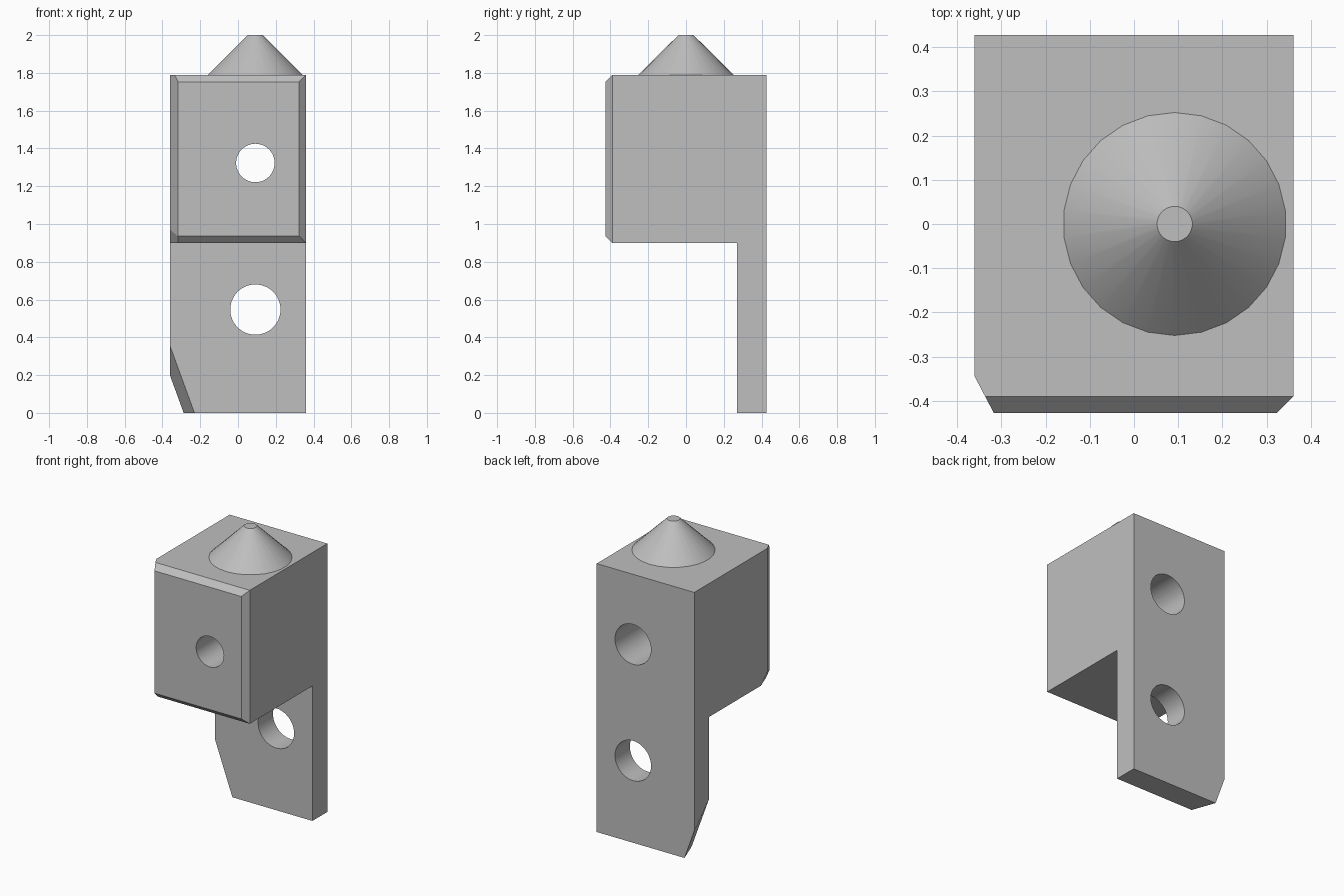
import bpy, bmesh, math
from mathutils import Vector, Matrix

cube = bpy.data.objects.get("Cube")
if cube:
    bpy.data.objects.remove(cube, do_unlink=True)

grey = bpy.data.materials.new("plain grey")
grey.use_nodes = True
grey.diffuse_color = (0.52, 0.52, 0.52, 1)
grey.node_tree.nodes["Principled BSDF"].inputs["Base Color"].default_value = (0.52, 0.52, 0.52, 1)

HX, HY = 0.36, 0.427           # half width and half depth
LOW, TOP = 0.90, 1.79          # underside and top of the block
PLATE_Y = 0.27                 # front of the hanging plate
AXIS_X = 0.092                 # holes and cone share this offset


def finish(name, bm):
    bmesh.ops.recalc_face_normals(bm, faces=bm.faces)
    mesh = bpy.data.meshes.new(name)
    bm.to_mesh(mesh)
    bm.free()
    mesh.materials.append(grey)
    obj = bpy.data.objects.new(name, mesh)
    bpy.context.collection.objects.link(obj)
    return obj


def slice_off(bm, point, normal):
    geom = bm.verts[:] + bm.edges[:] + bm.faces[:]
    cut = bmesh.ops.bisect_plane(bm, geom=geom, plane_co=point, plane_no=normal, clear_outer=True)
    edges = [e for e in cut["geom_cut"] if isinstance(e, bmesh.types.BMEdge)]
    bmesh.ops.contextual_create(bm, geom=edges)


# Body: side profile with chamfered front edges, extruded across the width
c = 0.037
profile = [(HY, 0), (HY, TOP), (c - HY, TOP), (-HY, TOP - c), (-HY, LOW + c),
           (c - HY, LOW), (PLATE_Y, LOW), (PLATE_Y, 0)]
bm = bmesh.new()
side = bm.faces.new([bm.verts.new((-HX, y, z)) for y, z in profile])
swept = bmesh.ops.extrude_face_region(bm, geom=[side])
bmesh.ops.translate(bm, vec=(2 * HX, 0, 0), verts=[v for v in swept["geom"] if isinstance(v, bmesh.types.BMVert)])
# Upright chamfers: the one on the -x side runs deeper
slice_off(bm, (HX, c - HY, 0), (1, -1, 0))
slice_off(bm, (-HX, -0.345, 0), (-0.082, -0.043, 0))
# Small cut on the lower corner
a, b, d = Vector((-HX, -0.345, 0.97)), Vector((-0.318, -HY, LOW + c)), Vector((-0.318, c - HY, LOW))
n = (b - a).cross(d - a)
if n.x > 0:
    n.negate()
slice_off(bm, a, n)
body = finish("bracket_body", bm)


# Holes along y; the upper one is wider from the back
def drill(name, z, radius, y0, y1):
    bm = bmesh.new()
    place = Matrix.Translation((AXIS_X, (y0 + y1) / 2, z)) @ Matrix.Rotation(math.pi / 2, 4, "X")
    bmesh.ops.create_cone(bm, cap_ends=True, segments=48, radius1=radius, radius2=radius,
                          depth=y1 - y0, matrix=place)
    cutter = finish(name, bm)
    mod = body.modifiers.new(name, "BOOLEAN")
    mod.object, mod.operation, mod.solver = cutter, "DIFFERENCE", "EXACT"
    bpy.context.view_layer.objects.active = body
    bpy.ops.object.modifier_apply(modifier=name)
    bpy.data.objects.remove(cutter, do_unlink=True)


drill("lower_hole", 0.547, 0.133, 0.2, 0.5)
drill("upper_hole", 1.323, 0.102, -0.5, 0.5)
drill("upper_counterbore", 1.323, 0.133, -0.05, 0.5)

# Locating cone on top
bm = bmesh.new()
bmesh.ops.create_cone(bm, cap_ends=True, segments=26, radius1=0.252, radius2=0.04, depth=2 - TOP,
                      matrix=Matrix.Translation((AXIS_X, 0, (TOP + 2) / 2)))
cone = finish("top_cone", bm)

for obj in (body, cone):
    bpy.ops.object.select_all(action="DESELECT")
    obj.select_set(True)
    bpy.context.view_layer.objects.active = obj
    bpy.ops.object.shade_smooth_by_angle(angle=math.radians(20))
